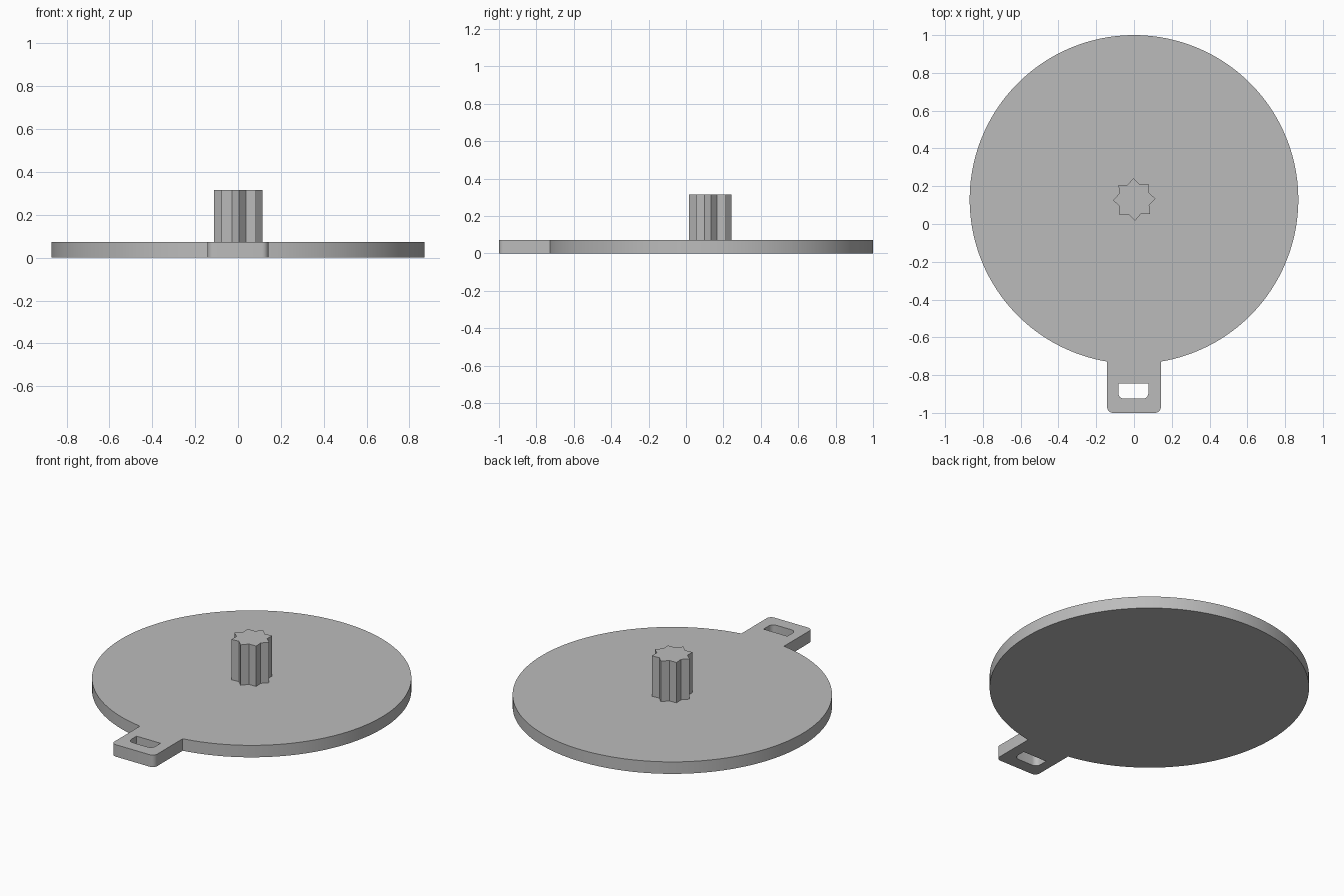
import bpy
import bmesh
from math import sin, cos, asin, pi, radians
from mathutils import Vector

cube = bpy.data.objects.get("Cube")
if cube:
    bpy.data.objects.remove(cube)

RADIUS, CENTRE_Y = 0.87, 0.13
THICK, POST_TOP = 0.072, 0.315
TAB = 0.142

grey = bpy.data.materials.new("plain grey")
grey.use_nodes = True
colour = (0.5, 0.5, 0.5, 1)
grey.diffuse_color = colour
grey.node_tree.nodes["Principled BSDF"].inputs["Base Color"].default_value = colour


def arc(cx, cy, r, start, end, steps):
    """Points along an arc, angles in radians."""
    angles = [start + (end - start) * i / steps for i in range(steps + 1)]
    return [(cx + r * cos(a), cy + r * sin(a)) for a in angles]


def prism(name, loops, z0, z1):
    """Extrude closed outlines (outer first, then holes) from z0 to z1."""
    bm = bmesh.new()
    caps = ([], [])
    for loop in loops:
        rings = [[bm.verts.new((x, y, z)) for x, y in loop] for z in (z0, z1)]
        n = len(loop)
        for i in range(n):
            j = (i + 1) % n
            for ring, cap in zip(rings, caps):
                cap.append(bm.edges.new((ring[i], ring[j])))
            bm.faces.new((rings[0][i], rings[0][j], rings[1][j], rings[1][i]))
    for cap in caps:
        bmesh.ops.triangle_fill(bm, edges=cap, use_beauty=True, normal=Vector((0, 0, 1)))
    bmesh.ops.recalc_face_normals(bm, faces=bm.faces)
    mesh = bpy.data.meshes.new(name)
    bm.to_mesh(mesh)
    bm.free()
    mesh.materials.append(grey)
    obj = bpy.data.objects.new(name, mesh)
    bpy.context.collection.objects.link(obj)
    return obj


# Round plate with a rounded tab and a slot in the tab
half = asin(TAB / RADIUS)
outline = arc(0, CENTRE_Y, RADIUS, -pi / 2 + half, 1.5 * pi - half, 160)
r = 0.03
outline += arc(-TAB + r, -1 + r, r, pi, 1.5 * pi, 6)
outline += arc(TAB - r, -1 + r, r, 1.5 * pi, 2 * pi, 6)

left, right, low, high = -0.083, 0.076, -0.925, -0.845
slot = [(right, high), (left, high)]
slot += arc(left + r, low + r, r, pi, 1.5 * pi, 6)
slot += arc(right - r, low + r, r, 1.5 * pi, 2 * pi, 6)
plate = prism("plate_with_tab", [outline, slot], 0, THICK)

# Eight-pointed star post, slightly turned
star = []
for i in range(16):
    radius = 0.085 if i % 2 else 0.113
    a = i * pi / 8 + radians(2)
    star.append((0.001 + radius * cos(a), CENTRE_Y + radius * sin(a)))
prism("star_post", [star], THICK - 0.01, POST_TOP)

# Smooth the curved rims only
bpy.ops.object.select_all(action="DESELECT")
plate.select_set(True)
bpy.context.view_layer.objects.active = plate
bpy.ops.object.shade_smooth_by_angle(angle=radians(30))
